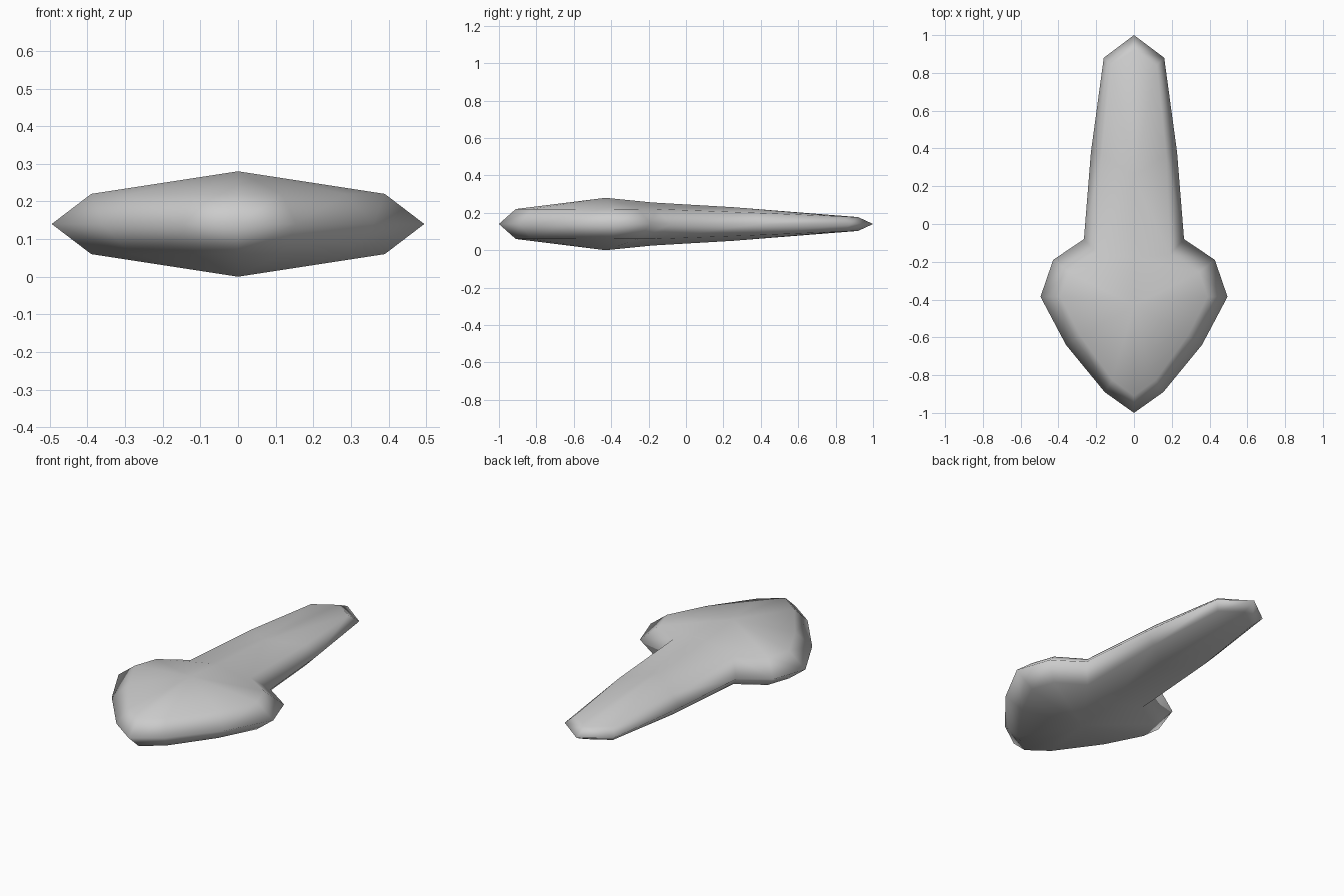
import bpy

cube = bpy.data.objects.get("Cube")
if cube:
    bpy.data.objects.remove(cube, do_unlink=True)

# Plain grey material
grey = bpy.data.materials.new("plain grey")
grey.use_nodes = True
colour = (0.6, 0.6, 0.6, 1)
grey.diffuse_color = colour
grey.node_tree.nodes["Principled BSDF"].inputs["Base Color"].default_value = colour

# Left half from front tip to back tip: widest rim, raised shoulder and centre ridge
MID = 0.14
rim = [(0, -1), (0.155, -0.89), (0.36, -0.64), (0.495, -0.385), (0.428, -0.19),
       (0.265, -0.08), (0.228, 0.38), (0.16, 0.88), (0, 1)]
shoulder = [(0, -0.91, 0.08), (0.115, -0.825, 0.08), (0.285, -0.59, 0.08),
            (0.39, -0.385, 0.08), (0.345, -0.255, 0.08), (0.19, -0.16, 0.08),
            (0.17, 0.37, 0.06), (0.12, 0.84, 0.04), (0, 0.92, 0.037)]
ridge = [(0, -0.43, 0.14), (0, -0.18, 0.115), (0, 0.25, 0.09)]

verts = [(x, y, MID) for x, y in rim]
faces = []
n = len(rim)
for side in (1, -1):
    base = len(verts)
    verts += [(x, y, MID + side * h) for x, y, h in shoulder + ridge]
    peak, neck, shaft = (base + n + i for i in range(3))
    s = [base + i for i in range(n)]
    # Bevelled edge band
    half = [(i, i + 1, s[i + 1], s[i]) for i in range(n - 1)]
    # Head and shaft panels
    half += [(s[i], s[i + 1], peak) for i in range(4)]
    half += [(s[4], s[5], neck, peak), (s[5], s[6], shaft, neck),
             (s[6], s[7], shaft), (s[7], s[8], shaft)]
    faces += half if side > 0 else [f[::-1] for f in half]

mesh = bpy.data.meshes.new("spade_body")
mesh.from_pydata(verts, [], faces)
mesh.materials.append(grey)
body = bpy.data.objects.new("spade_body", mesh)
bpy.context.collection.objects.link(body)

# Right half by mirroring, smooth all over
mirror = body.modifiers.new("Mirror", "MIRROR")
mirror.use_clip = True
mesh.shade_smooth()
